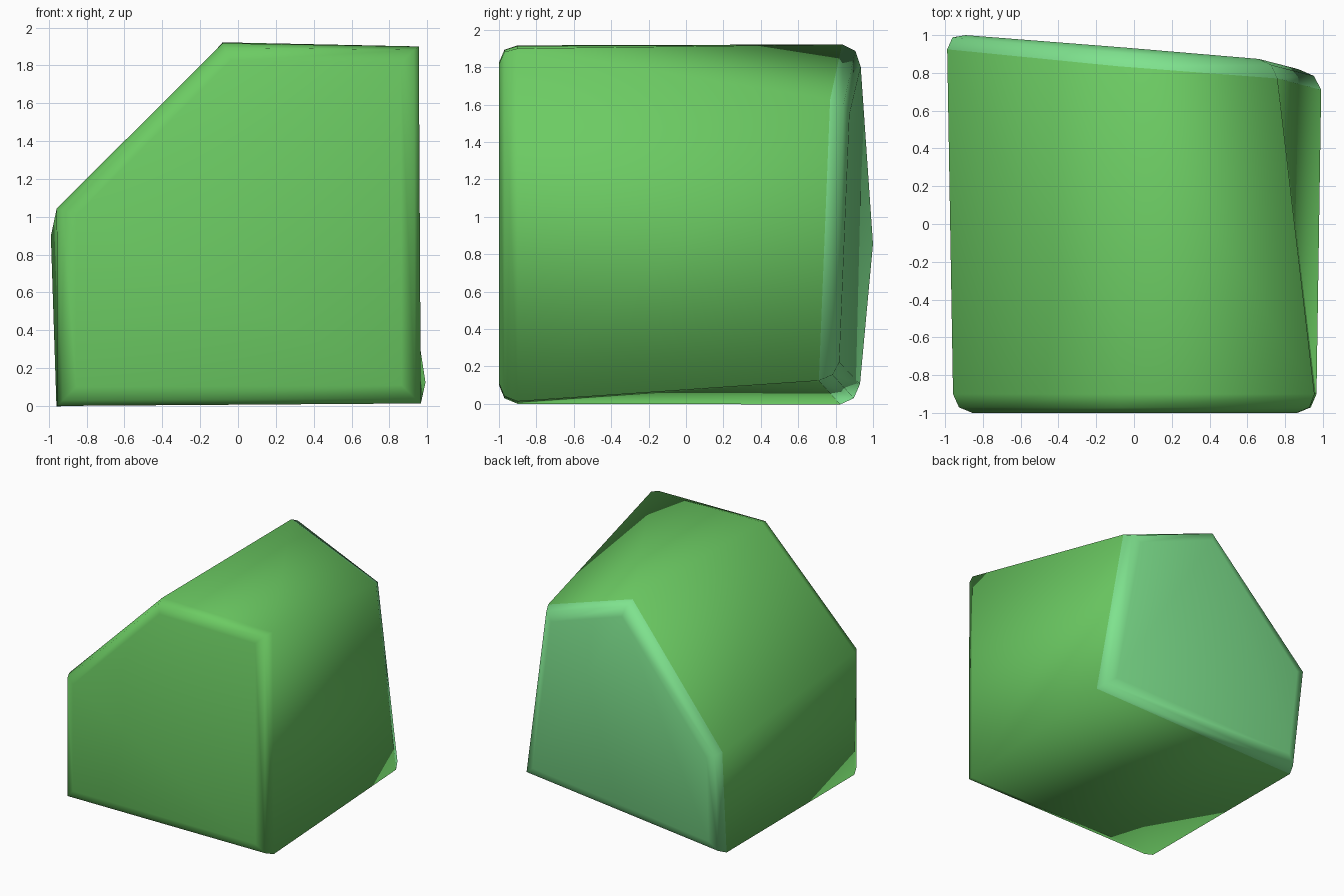
import bpy, bmesh


def make_material(name, color):
    mat = bpy.data.materials.new(name)
    mat.use_nodes = True
    mat.diffuse_color = color
    mat.node_tree.nodes["Principled BSDF"].inputs["Base Color"].default_value = color
    return mat


cube = bpy.data.objects.get("Cube")
if cube:
    bpy.data.objects.remove(cube, do_unlink=True)

# Five-sided end outlines: apex, upper right, lower right, lower left, shoulder
front = [(-0.08, -1, 1.925), (0.96, -1, 1.915), (0.965, -1, 0.01),
         (-0.955, -1, 0), (-0.955, -1, 1.05)]
back = [(-0.08, 0.935, 1.92), (0.75, 0.87, 1.62), (0.985, 0.81, 0.13),
        (-0.96, 0.925, 0), (-0.99, 1.025, 0.89)]

bm = bmesh.new()
front_ring = [bm.verts.new(p) for p in front]
back_ring = [bm.verts.new(p) for p in back]
ends = [bm.faces.new(front_ring), bm.faces.new(back_ring[::-1])]
for i in range(5):
    j = (i + 1) % 5
    bm.faces.new((front_ring[i], back_ring[i], back_ring[j], front_ring[j]))
bmesh.ops.recalc_face_normals(bm, faces=bm.faces)

# Rounded rims around both ends
rim = [e for f in ends for e in f.edges]
bmesh.ops.bevel(bm, geom=rim, offset=0.1, segments=2, profile=0.5, affect='EDGES')
bmesh.ops.recalc_face_normals(bm, faces=bm.faces)

# Fold each twisted side along the same diagonal
for face in list(bm.faces):
    for loop in face.loops:
        after = loop.link_loop_next
        if loop.vert.co.y < 0 < after.vert.co.y:
            bmesh.utils.face_split(face, loop.vert, after.link_loop_next.vert)
            break

# Back end and its rim take the paler colour
for face in bm.faces:
    face.smooth = True
    face.material_index = int(all(v.co.y > 0 for v in face.verts))

mesh = bpy.data.meshes.new("twisted_block")
bm.to_mesh(mesh)
bm.free()
mesh.materials.append(make_material("leaf_green", (0.15, 0.60, 0.125, 1.0)))
mesh.materials.append(make_material("pale_mint_green", (0.21, 0.76, 0.27, 1.0)))
block = bpy.data.objects.new("twisted_block", mesh)
bpy.context.collection.objects.link(block)
